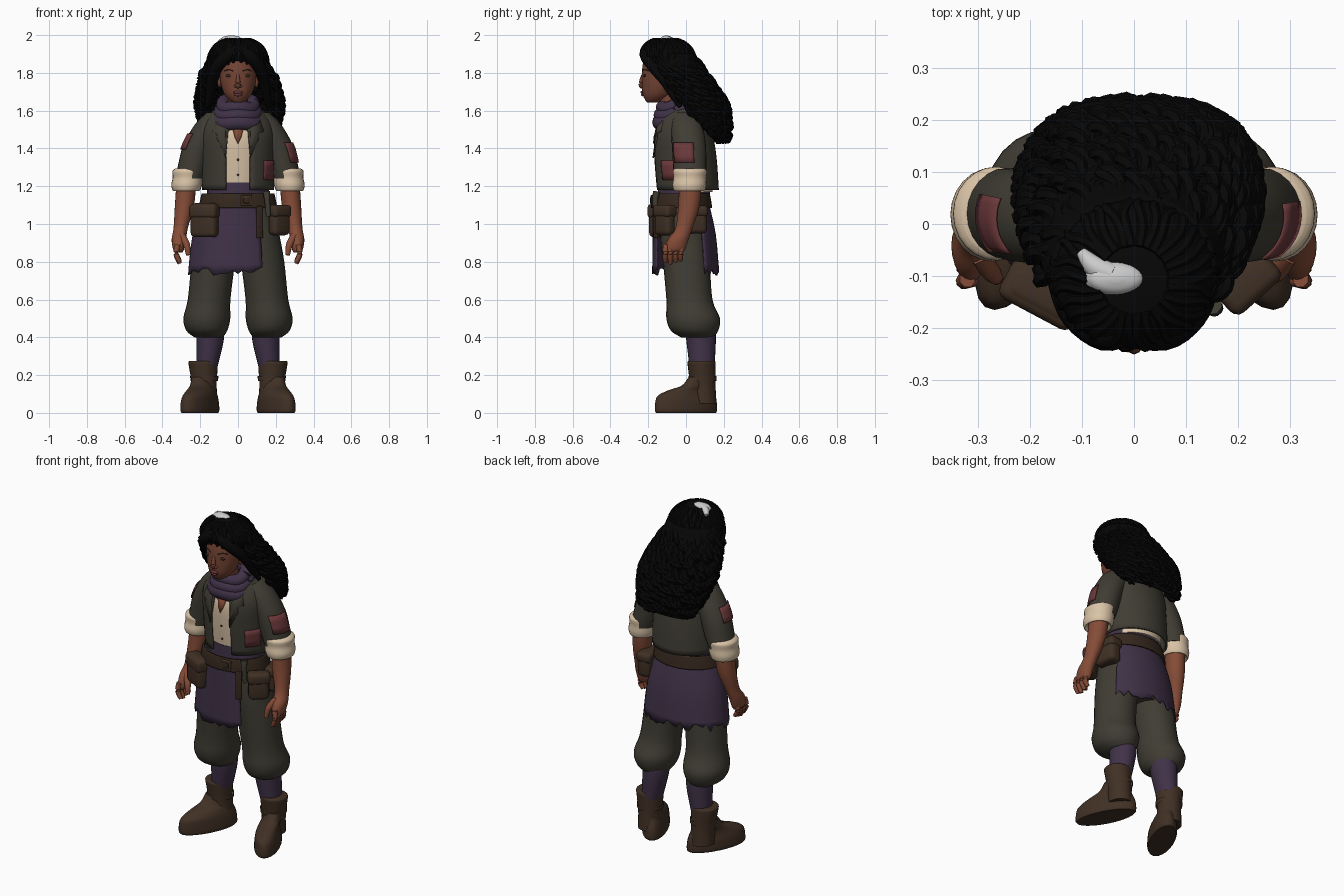
import bpy, bmesh, math, random
from mathutils import Vector

random.seed(4)
if "Cube" in bpy.data.objects:
    bpy.data.objects.remove(bpy.data.objects["Cube"])


def material(name, *rgb):
    m = bpy.data.materials.new(name)
    m.use_nodes = True
    m.diffuse_color = (*rgb, 1)
    bsdf = m.node_tree.nodes["Principled BSDF"]
    bsdf.inputs["Base Color"].default_value = (*rgb, 1)
    bsdf.inputs["Roughness"].default_value = 0.9
    return m


OLIVE = material("olive cloth", .05, .046, .033)
PURPLE = material("purple cloth", .052, .032, .065)
SKIN = material("skin", .235, .072, .038)
FACE = material("face skin", .18, .058, .034)
HAIR = material("black hair", .002, .002, .002)
CREAM = material("cream linen", .7, .55, .385)
LEATHER = material("brown leather", .052, .03, .018)
DARK = material("dark leather", .036, .021, .013)
RED = material("dull red", .15, .04, .043)
SILVER = material("silver", .6, .6, .6)


def finish(name, bm, mat, solid=0):
    bmesh.ops.recalc_face_normals(bm, faces=bm.faces)
    me = bpy.data.meshes.new(name)
    bm.to_mesh(me)
    bm.free()
    me.materials.append(mat)
    ob = bpy.data.objects.new(name, me)
    bpy.context.collection.objects.link(ob)
    if solid:
        mod = ob.modifiers.new("thickness", "SOLIDIFY")
        mod.thickness, mod.offset = solid, 0
    return ob


def smooth_at(keys, t):
    """Smooth interpolation through a list of tuples."""
    i = max(0, min(int(t), len(keys) - 2))
    f = t - i
    a, b, c, d = (keys[max(0, min(len(keys) - 1, i + k))] for k in (-1, 0, 1, 2))
    return [q + f * ((r - p) / 2 + f * ((2 * p - 5 * q + 4 * r - s) / 2 + f * (3 * (q - r) + s - p) / 2))
            for p, q, r, s in zip(a, b, c, d)]


def on(keys, t, ang, grow=0, shear=0):
    x, y, z, rx, ry = smooth_at(keys, t)
    dy = (max(ry, .002) + grow) * math.sin(ang)
    return Vector((x + (max(rx, .002) + grow) * math.cos(ang) + shear * dy, y + dy, z))


def skin_grid(bm, grid, closed, cap):
    rows = [[bm.verts.new(p) for p in row] for row in grid]
    n = len(rows[0])
    for lo, hi in zip(rows, rows[1:]):
        for j in range(n if closed else n - 1):
            k = (j + 1) % n
            bm.faces.new((lo[j], lo[k], hi[k], hi[j]))
    if closed and cap:
        bm.faces.new(rows[0])
        bm.faces.new(rows[-1])


def loft(name, keys, mat, a0=0, a1=360, t0=0, t1=None, n=24, grow=0, shear=0, jag=0, solid=0, cap=True):
    """Skin through elliptical sections (x, y, z, rx, ry), whole or part way round."""
    t1 = len(keys) - 1 if t1 is None else t1
    closed = a1 - a0 == 360
    rows = max(3, int((t1 - t0) * 4))
    grid = []
    for i in range(rows + 1):
        t = t0 + (t1 - t0) * i / rows
        grid.append([on(keys, t, math.radians(a0 + (a1 - a0) * j / n), grow, shear)
                     for j in range(n if closed else n + 1)])
    for p in grid[-1]:
        p.z += random.uniform(-jag, jag)
    bm = bmesh.new()
    skin_grid(bm, grid, closed, cap)
    return finish(name, bm, mat, solid)


def tube(name, keys, mat, sides=8, step=4):
    """Round tube along a smooth path of (x, y, z, radius)."""
    pts = [smooth_at(keys, i / step) for i in range((len(keys) - 1) * step + 1)]
    grid = []
    for i, p in enumerate(pts):
        d = Vector(pts[min(i + 1, len(pts) - 1)][:3]) - Vector(pts[max(i - 1, 0)][:3])
        q = d.to_track_quat("Z", "Y")
        ring = [math.tau * j / sides for j in range(sides)]
        grid.append([Vector(p[:3]) + q @ Vector((math.cos(a), math.sin(a), 0)) * max(p[3], .001) for a in ring])
    bm = bmesh.new()
    skin_grid(bm, grid, True, True)
    return finish(name, bm, mat)


def box(name, loc, size, mat, turn=0, bevel=.02):
    bm = bmesh.new()
    bmesh.ops.create_cube(bm, size=1)
    bmesh.ops.scale(bm, vec=size, verts=bm.verts)
    bmesh.ops.bevel(bm, geom=bm.edges[:], offset=bevel, segments=3, profile=.5, affect="EDGES")
    ob = finish(name, bm, mat)
    ob.location, ob.rotation_euler.z = loc, math.radians(turn)


def ball(name, loc, size, mat):
    bm = bmesh.new()
    bmesh.ops.create_uvsphere(bm, u_segments=14, v_segments=8, radius=1)
    bmesh.ops.scale(bm, vec=size, verts=bm.verts)
    finish(name, bm, mat).location = loc


def front(keys, x, z):
    """Front y of a lofted surface at x, z."""
    ts = [i * (len(keys) - 1) / 200 for i in range(201)]
    cx, cy, _, rx, ry = min((smooth_at(keys, t) for t in ts), key=lambda k: abs(k[2] - z))
    return cy - ry * math.sqrt(max(0, 1 - ((x - cx) / rx) ** 2))


def plate(name, outline, keys, mat, lift):
    bm = bmesh.new()
    bm.faces.new([bm.verts.new((x, front(keys, x, z) - lift, z)) for x, z in outline])
    bmesh.ops.triangulate(bm, faces=bm.faces)
    finish(name, bm, mat, .008)


def side(keys, s):
    return [(k[0] * s, *k[1:]) for k in keys]


# Torso clothes
shirt = [(0, 0, 1.17, .155, .14), (0, -.01, 1.35, .165, .148), (0, -.02, 1.48, .17, .138), (0, -.03, 1.58, .09, .08)]
jacket = [(0, .005, 1.18, .185, .163), (0, -.008, 1.35, .188, .164), (0, -.018, 1.48, .19, .152),
          (0, -.02, 1.56, .16, .12), (0, -.02, 1.62, .1, .09)]
loft("shirt", shirt, CREAM)
loft("jacket", jacket, OLIVE, -70, 250, n=36, solid=.012)
loft("sash", [(0, -.02, 1.08, .17, .13), (0, -.005, 1.22, .16, .143)], PURPLE)
loft("hips", [(0, -.02, 1.15, .175, .125), (0, -.01, .98, .2, .128), (0, 0, .8, .14, .11)], OLIVE)
plate("neckline", [(-.035, 1.53), (0, 1.54), (.035, 1.53), (.016, 1.46), (0, 1.425), (-.016, 1.46)], shirt, SKIN, .008)
for z in (1.26, 1.34):
    ball("shirt_button", (0, front(shirt, 0, z) - .002, z), (.006, .005, .006), LEATHER)
for s in (-1, 1):
    lapel = [(.045, 1.57), (.115, 1.55), (.135, 1.49), (.105, 1.48), (.11, 1.45), (.064, 1.35)]
    plate("lapel", [(x * s, z) for x, z in lapel], jacket, OLIVE, .011)
loft("jacket_patch", jacket, RED, -46, -16, t0=.38, t1=.92, n=6, grow=.009, solid=.005)

# Scarf in overlapping folds, higher at the back
for z, rx, ry, r in ((1.553, .1, .082, .045), (1.59, .09, .08, .04), (1.632, .08, .072, .036)):
    ring = [math.tau * i / 16 for i in range(17)]
    tube("scarf_fold", [(rx * math.cos(a), -.052 + ry * math.sin(a), z + .022 * math.sin(a) + .008 * math.sin(3 * a), r)
                        for a in ring], PURPLE, 12, 3)

# Arms, sleeves and hands
sleeve = [(.115, 0, 1.59, .05, .06), (.148, .005, 1.53, .078, .082), (.204, .015, 1.42, .085, .09),
          (.24, .02, 1.3, .08, .088), (.258, .02, 1.24, .075, .085)]
cuff = [(.26, .02, 1.295, .07, .078), (.264, .02, 1.28, .083, .09), (.266, .02, 1.245, .08, .087),
        (.272, .018, 1.205, .081, .09), (.274, .018, 1.175, .07, .08), (.274, .018, 1.19, .055, .06)]
arm = [(.272, .025, 1.25, .052, .06), (.283, .016, 1.1, .051, .057), (.303, -.01, .98, .038, .045),
       (.313, -.04, .92, .038, .054), (.315, -.057, .87, .03, .055), (.314, -.06, .85, .02, .045)]
for s in (-1, 1):
    loft("sleeve", side(sleeve, s), OLIVE)
    loft("rolled_cuff", side(cuff, s), CREAM)
    loft("forearm", side(arm, s), SKIN)
    for i in range(4):
        y = -.106 + .027 * i
        tube("finger", [(.32 * s, y, .89, .016), (.327 * s, y - .004, .84, .0155),
                        (.308 * s, y - .004, .79 + .008 * abs(i - 1), .011)], SKIN)
    tube("thumb", [(.3 * s, -.06, .94, .02), (.272 * s, -.095, .89, .018), (.263 * s, -.105, .835, .012)], SKIN)
loft("left_sleeve_patch", sleeve, RED, -58, 15, t0=1.9, t1=2.75, n=8, grow=.006, solid=.005)
loft("right_sleeve_patch", side(sleeve, -1), RED, 155, 225, t0=1.5, t1=2.2, n=8, grow=.006, solid=.005)

# Legs and boots
trouser = [(.085, -.02, 1.12, .1, .118), (.105, -.012, .95, .113, .125), (.13, .002, .8, .115, .124),
           (.153, .018, .6, .113, .122), (.165, .038, .5, .124, .142), (.165, .045, .435, .108, .125),
           (.155, .06, .4, .075, .085)]
legging = [(.148, .075, .46, .075, .08), (.148, .08, .38, .072, .078), (.165, .085, .24, .056, .066)]
shaft = [(.185, .082, .275, .062, .06), (.185, .082, .27, .077, .074), (.183, .084, .235, .075, .073),
         (.179, .088, .15, .066, .068), (.176, .09, .05, .068, .072)]
foot = [(.202, 0, 0, .074, .158), (.202, 0, .015, .08, .165), (.202, 0, .06, .077, .162), (.2, .002, .092, .07, .15),
        (.194, .025, .12, .062, .118), (.187, .062, .145, .058, .084), (.183, .08, .19, .056, .066)]
for s in (-1, 1):
    loft("trouser_leg", side(trouser, s), OLIVE)
    loft("legging", side(legging, s), PURPLE)
    loft("boot_shaft", side(shaft, s), LEATHER)
    loft("boot_foot", side(foot, s), LEATHER, shear=-.4 * s)
    loft("boot_strap", side([(.179, .087, .195, .075, .075), (.178, .088, .17, .073, .074)], s), LEATHER, cap=False)

# Ragged wrap skirt, open over the left leg
wrap = [(0, -.03, 1.13, .185, .142), (0, -.01, .95, .235, .163), (0, -.002, .75, .26, .173)]
loft("wrap_skirt", wrap, PURPLE, 35, 300, n=44, jag=.024, solid=.008)

# Belt, pouches and tools
loft("belt", [(0, -.025, 1.16, .188, .146), (0, -.025, 1.125, .196, .153), (0, -.023, 1.085, .203, .157)],
     DARK, n=32, solid=.01, cap=False)
box("buckle", (.045, -.178, 1.125), (.06, .014, .055), LEATHER, 8, .005)
box("buckle_center", (.045, -.184, 1.125), (.036, .01, .032), DARK, 8, .003)
box("belt_tail", (.115, -.16, 1.01), (.035, .014, .17), DARK, 25, .005)
tube("belt_tool", [(.15, -.155, 1.17, .02), (.155, -.162, 1.13, .016), (.16, -.16, 1.04, .012)], OLIVE)
for name, x, y, turn, w, d, h in (("right_pouch", -.175, -.135, -28, .15, .075, .18),
                                  ("left_pouch", .218, -.112, 42, .115, .065, .16),
                                  ("hip_pouch", .22, .04, 95, .14, .08, .14)):
    box(name, (x, y, 1.02), (w, d, h), LEATHER, turn, .024)
    box(name + "_flap", (x, y, 1.068), (w + .01, d + .012, h * .42), LEATHER, turn, .02)

# Head and face
head = [(0, -.178, 1.642, .02, .025), (0, -.165, 1.655, .045, .05), (0, -.148, 1.69, .074, .082),
        (0, -.135, 1.75, .093, .098), (0, -.128, 1.82, .098, .104), (0, -.115, 1.9, .09, .1), (0, -.11, 1.95, .05, .06)]
loft("head", head, FACE, n=32)
loft("neck", [(0, -.06, 1.5, .06, .06), (0, -.1, 1.7, .052, .055)], FACE)
tube("nose", [(0, -.228, 1.79, .008), (0, -.236, 1.755, .012), (0, -.235, 1.733, .015), (0, -.226, 1.722, .008)], FACE)
for z, w in ((1.697, .027), (1.684, .022)):
    ball("lip", (0, front(head, 0, z) - .001, z), (w, .009, .008), RED)
for s in (-1, 1):
    x = .048 * s
    ball("eye", (x, front(head, x, 1.785) + .001, 1.785), (.018, .006, .008), DARK)
    ball("nostril_wing", (.014 * s, -.231, 1.73), (.009, .01, .008), FACE)
    ball("ear", (.098 * s, -.11, 1.755), (.012, .022, .034), FACE)
    tube("eyebrow", [(u * s, front(head, u, z) + .001, z, .004) for u, z in ((.025, 1.81), (.05, 1.818), (.072, 1.81))], DARK, 6)

# Hair crown with combed strands, back mass, fringe and curls
crown = [(0, -.11, 1.983, .02, .02), (0, -.107, 1.972, .08, .08), (0, -.102, 1.94, .128, .123),
         (0, -.098, 1.9, .152, .143), (0, -.088, 1.866, .16, .139), (0, -.055, 1.8, .163, .133)]
mass = [(0, -.09, 1.9, .15, .136), (0, -.055, 1.81, .175, .147), (.005, 0, 1.72, .197, .148), (.008, .055, 1.64, .212, .145),
        (.01, .105, 1.56, .2, .11), (.01, .155, 1.48, .175, .065), (.01, .185, 1.43, .15, .03)]
loft("hair_crown", crown, HAIR, n=32)
loft("hair_back", mass, HAIR, -32, 212, n=32, solid=.01)
for i in range(30):
    base, phase = math.tau * i / 30, random.uniform(0, math.tau)
    tube("crown_strand", [(*on(crown, t, base + .06 * math.sin(phase + 2 * t), -.004), .011)
                          for t in (.8, 1.4, 2, 2.6, 3.2, 3.8, 4.4)], HAIR, 6, 2)
for s in (-1, 1):
    tube("fringe", [(-.015, -.2, 1.93, .03), (.055 * s, -.208, 1.892, .036), (.108 * s, -.172, 1.835, .034),
                    (.135 * s, -.115, 1.765, .03), (.15 * s, -.065, 1.68, .022), (.165 * s, -.03, 1.62, .012)], HAIR, 10)
for i in range(80):
    base = math.radians(-28 + 236 * (i + .5) / 80)
    begin, end, phase = random.uniform(0, 1.6), random.uniform(4.0, 6), random.uniform(0, math.tau)
    path = []
    for k in range(27):
        t = begin + (end - begin) * k / 26
        swing = phase + t * 7
        lift = (.006 + .016 * math.cos(swing)) * min(1, k / 6) - .014 * max(0, 1 - k / 4)
        p = on(mass, t, base + .08 * math.sin(swing), lift)
        path.append((*p, .0145 if k < 24 else .011))
    tube("curl", path, HAIR, 6, 2)

# Pale hair ornament on the crown
loft("hair_ornament", [(-.035, -.105, 1.97, .059, .036), (-.035, -.105, 1.99, .045, .024),
                       (-.035, -.105, 1.998, .012, .006)], SILVER)
tube("hair_ornament_tail", [(-.04, -.098, 1.976, .023), (-.075, -.082, 1.969, .022), (-.102, -.053, 1.96, .01)], SILVER)

bpy.ops.object.select_all(action="DESELECT")
for ob in bpy.context.scene.objects:
    if ob.type == "MESH":
        ob.select_set(True)
        bpy.context.view_layer.objects.active = ob
bpy.ops.object.shade_smooth_by_angle(angle=math.radians(50))
